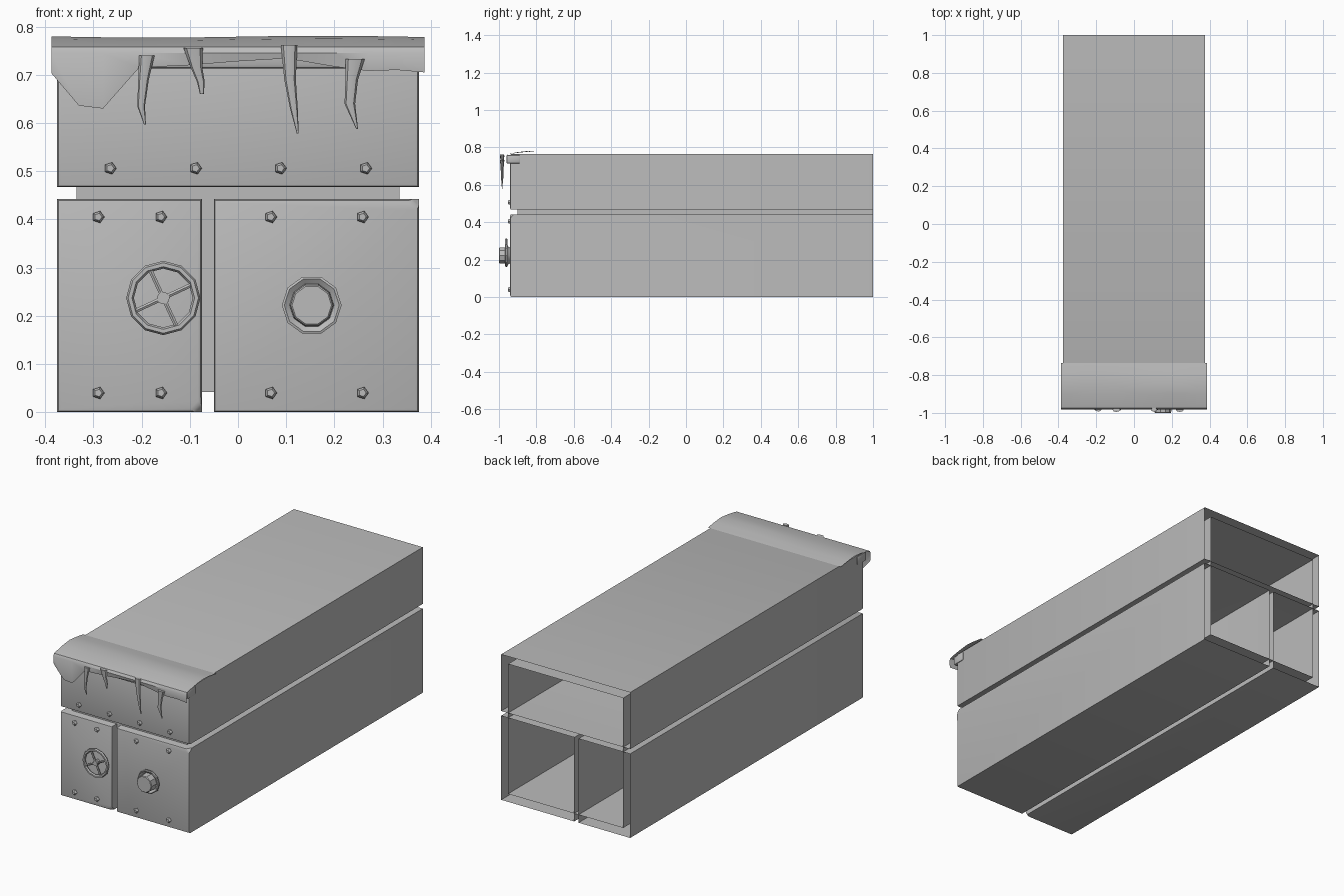
import bpy, bmesh, math
from mathutils import Vector

if "Cube" in bpy.data.objects:
    bpy.data.objects.remove(bpy.data.objects["Cube"], do_unlink=True)

grey = bpy.data.materials.new("plain_grey")
grey.use_nodes = True
COLOUR = (0.5, 0.5, 0.5, 1)
grey.diffuse_color = COLOUR
grey.node_tree.nodes["Principled BSDF"].inputs["Base Color"].default_value = COLOUR

FRONT, BACK = -0.94, 1.0


def finish(obj):
    obj.data.materials.clear()
    obj.data.materials.append(grey)
    bpy.ops.object.select_all(action='DESELECT')
    obj.select_set(True)
    bpy.context.view_layer.objects.active = obj
    bpy.ops.object.shade_smooth_by_angle(angle=math.radians(35))
    return obj


def to_object(name, bm):
    mesh = bpy.data.meshes.new(name)
    bm.to_mesh(mesh)
    bm.free()
    obj = bpy.data.objects.new(name, mesh)
    bpy.context.collection.objects.link(obj)
    return finish(obj)


def box(name, x, y, z, open_back=True, bevel=0.0, chip=None):
    """Block between limits; may be open at the back, with softened front edges."""
    bm = bmesh.new()
    bmesh.ops.create_cube(bm, size=1)
    for v in bm.verts:
        v.co = Vector([a + (b - a) * (c + 0.5) for (a, b), c in zip((x, y, z), v.co)])
    if open_back:
        rear = [f for f in bm.faces if f.normal.y > 0.9]
        bmesh.ops.delete(bm, geom=rear, context='FACES_ONLY')
    if chip:
        corner = Vector((chip[0], y[0], chip[1]))
        near = min(bm.verts, key=lambda v: (v.co - corner).length)
        bmesh.ops.bevel(bm, geom=[near], offset=chip[2], segments=1,
                        profile=0.5, affect='VERTICES')
    if bevel:
        edges = [e for e in bm.edges
                 if not open_back or all(abs(v.co.y - y[0]) < 1e-4 for v in e.verts)]
        bmesh.ops.bevel(bm, geom=edges, offset=bevel, segments=2,
                        profile=0.5, affect='EDGES')
    bmesh.ops.recalc_face_normals(bm, faces=bm.faces)
    return to_object(name, bm)


def loft(name, rings, closed=True):
    """Skin a series of point rings; closed rings get end caps."""
    bm = bmesh.new()
    rows = [[bm.verts.new(p) for p in ring] for ring in rings]
    n = len(rows[0])
    for a, b in zip(rows, rows[1:]):
        for i in range(n if closed else n - 1):
            j = (i + 1) % n
            bm.faces.new((a[i], a[j], b[j], b[i]))
    if closed:
        bm.faces.new(rows[0])
        bm.faces.new(rows[-1])
        bmesh.ops.recalc_face_normals(bm, faces=bm.faces)
    else:
        bm.normal_update()
        if sum(f.normal.z for f in bm.faces) < 0:
            bmesh.ops.reverse_faces(bm, faces=bm.faces)
    return to_object(name, bm)


def ellipse(cx, cy, cz, rx, ry, n):
    return [(cx + rx * math.cos(t), cy + ry * math.sin(t), cz)
            for t in (math.tau * i / n for i in range(n))]


def lathe(name, x, z, profile, n):
    """Turned part on an axis running front to back; profile is (radius, y)."""
    return loft(name, [[(x + p[0], y, z + p[1]) for p in ellipse(0, 0, 0, r, r, n)]
                       for r, y in profile])


# Hollow housings and the recessed core between them
box("upper_housing", (-0.375, 0.375), (FRONT, BACK), (0.467, 0.765), bevel=0.008)
box("narrow_lower_housing", (-0.375, -0.075), (FRONT, BACK), (0, 0.442),
    bevel=0.008, chip=(-0.075, 0, 0.02))
box("wide_lower_housing", (-0.05, 0.375), (FRONT, BACK), (0, 0.442),
    bevel=0.008, chip=(0.375, 0.442, 0.02))
box("inner_core", (-0.335, 0.335), (-0.90, BACK), (0.042, 0.725))

# Bolts on the front panels
bolt_rows = [(0.506, (-0.265, -0.088, 0.088, 0.265)),
             (0.405, (-0.29, -0.16, 0.068, 0.258)),
             (0.04, (-0.29, -0.16, 0.068, 0.258))]
for z, xs in bolt_rows:
    for x in xs:
        lathe("bolt", x, z, [(0.013, FRONT + 0.002), (0.013, FRONT - 0.007),
                             (0.008, FRONT - 0.013)], 5)

# Valve wheel
WX, WY, WZ = -0.155, -0.96, 0.237
bpy.ops.mesh.primitive_torus_add(major_radius=0.069, minor_radius=0.008,
                                 major_segments=12, minor_segments=6,
                                 location=(WX, WY, WZ), rotation=(math.pi / 2, 0, 0))
wheel = bpy.context.object
wheel.name = "wheel_rim"
finish(wheel)
lathe("wheel_hub", WX, WZ, [(0.013, FRONT + 0.002), (0.013, -0.966)], 10)
for k in range(4):
    a = math.radians(25 + 90 * k)
    bpy.ops.mesh.primitive_cylinder_add(
        vertices=6, radius=0.005, depth=0.06,
        location=(WX + 0.038 * math.cos(a), WY, WZ + 0.038 * math.sin(a)),
        rotation=(0, math.pi / 2 - a, 0))
    spoke = bpy.context.object
    spoke.name = "wheel_spoke"
    finish(spoke)

# Round knob with a dished collar
lathe("knob", 0.153, 0.222,
      [(0.044, FRONT + 0.002), (0.05, -0.95), (0.062, -0.957), (0.062, -0.966),
       (0.057, -0.968), (0.046, -0.96), (0.044, -0.997), (0.041, -1.0)], 10)

# Ledge bar under the snow
box("ledge_bar", (-0.38, 0.38), (-0.96, -0.885), (0.713, 0.76),
    open_back=False, bevel=0.008)

# Snow sheet draped over the front edge, with an uneven hem
hem = [(-0.387, 0.703), (-0.33, 0.636), (-0.28, 0.63), (-0.205, 0.715),
       (-0.1, 0.72), (0.0, 0.728), (0.1, 0.734), (0.2, 0.717),
       (0.27, 0.708), (0.33, 0.71), (0.387, 0.705)]
strips = []
for x, low in hem:
    wave = 0.002 * math.sin(9 * x)
    strips.append([(x, -0.735, 0.766), (x, -0.79, 0.774), (x, -0.845, 0.779 + wave),
                   (x, -0.90, 0.773 + wave), (x, -0.955, 0.763), (x, -0.975, 0.758),
                   (x, -0.982, 0.745), (x, -0.978, low)])
loft("snow_sheet", strips, closed=False)

# Icicles: (x, z, half width) from root to tip
icicles = [[(-0.189, 0.74, 0.016), (-0.196, 0.69, 0.011), (-0.201, 0.635, 0.008), (-0.193, 0.597, 0.002)],
           [(-0.093, 0.756, 0.02), (-0.086, 0.715, 0.012), (-0.077, 0.685, 0.008), (-0.075, 0.66, 0.004)],
           [(0.106, 0.762, 0.017), (0.108, 0.69, 0.012), (0.116, 0.63, 0.008), (0.124, 0.578, 0.002)],
           [(0.243, 0.733, 0.02), (0.236, 0.69, 0.013), (0.232, 0.64, 0.011), (0.247, 0.588, 0.002)]]
for path in icicles:
    loft("icicle", [ellipse(x, -0.983, z, w, w * 0.6, 8) for x, z, w in path])
